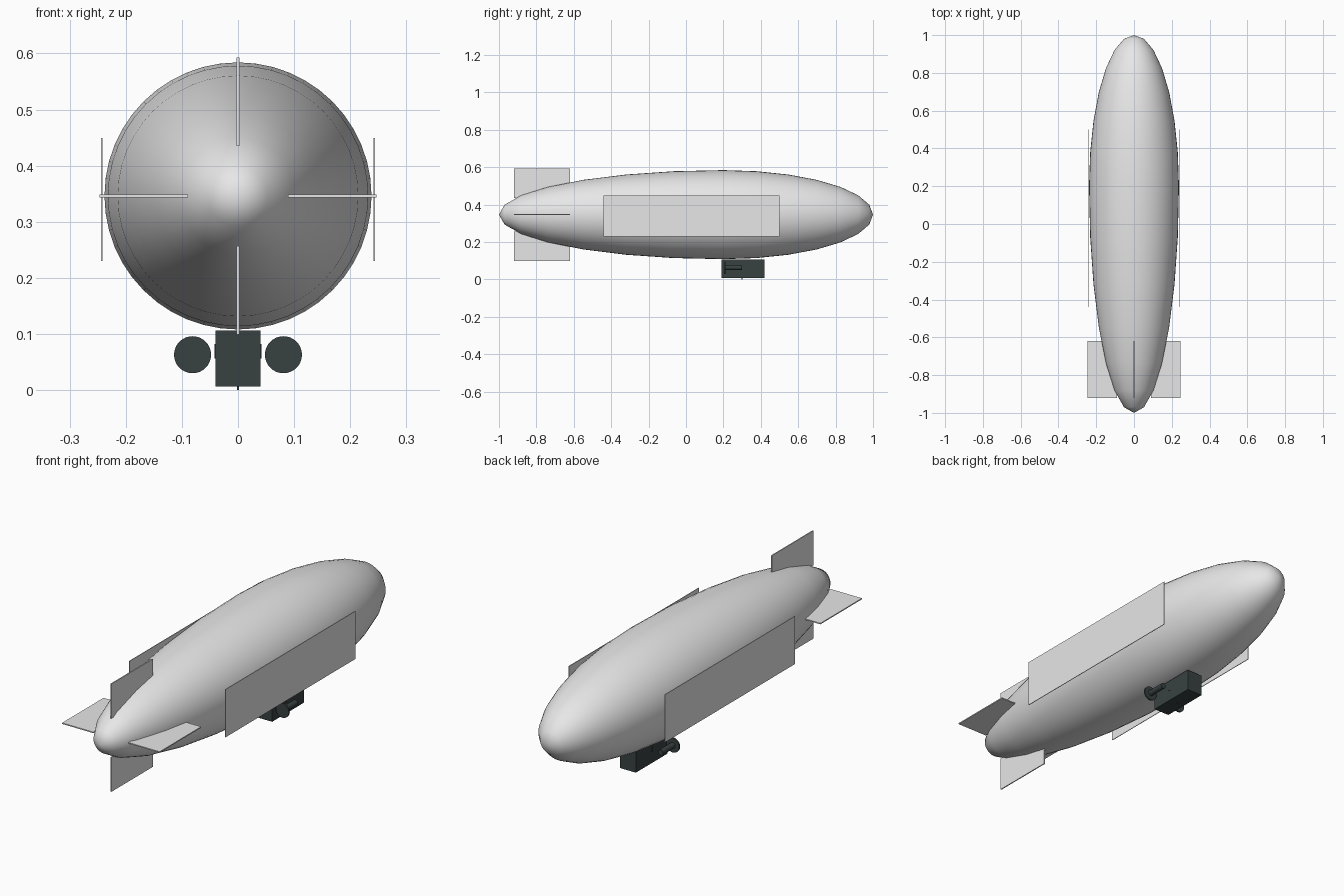
import bpy, bmesh, math
from mathutils import Matrix, Vector

cube = bpy.data.objects.get("Cube")
if cube:
    bpy.data.objects.remove(cube, do_unlink=True)


def material(name, rgb):
    m = bpy.data.materials.new(name)
    m.use_nodes = True
    m.diffuse_color = (*rgb, 1)
    m.node_tree.nodes["Principled BSDF"].inputs["Base Color"].default_value = (*rgb, 1)
    return m


GREY = material("light grey", (0.8, 0.8, 0.8))
DARK = material("dark slate", (0.04, 0.053, 0.053))
AXIS_Z = 0.346


def finish(name, bm, mat, smooth=False):
    bmesh.ops.recalc_face_normals(bm, faces=bm.faces)
    mesh = bpy.data.meshes.new(name)
    bm.to_mesh(mesh)
    bm.free()
    mesh.materials.append(mat)
    ob = bpy.data.objects.new(name, mesh)
    bpy.context.collection.objects.link(ob)
    if smooth:
        bpy.ops.object.select_all(action='DESELECT')
        ob.select_set(True)
        bpy.context.view_layer.objects.active = ob
        bpy.ops.object.shade_smooth_by_angle(angle=math.radians(40))
    return ob


def box(name, low, high, mat):
    low, high = Vector(low), Vector(high)
    bm = bmesh.new()
    bmesh.ops.create_cube(bm, size=1, matrix=Matrix.Translation((low + high) / 2)
                          @ Matrix.Diagonal((*(high - low), 1)))
    return finish(name, bm, mat)


def tube(name, x, z, y0, y1, radius, mat):
    # Cylinder lying along y
    bm = bmesh.new()
    bmesh.ops.create_cone(bm, cap_ends=True, segments=32, radius1=radius, radius2=radius,
                          depth=y1 - y0, matrix=Matrix.Translation((x, (y0 + y1) / 2, z))
                          @ Matrix.Rotation(math.pi / 2, 4, 'X'))
    return finish(name, bm, mat, True)


# Hull: blunt nose half and longer tail half, widest at y = 0.2
bm = bmesh.new()
bmesh.ops.create_uvsphere(bm, u_segments=48, v_segments=14, radius=1,
                          matrix=Matrix.Rotation(math.pi / 2, 4, 'X'))
for v in bm.verts:
    length = 0.8 if v.co.y > 0 else 1.2
    v.co = (v.co.x * 0.238, 0.2 + v.co.y * length, AXIS_Z + v.co.z * 0.238)
hull = finish("hull", bm, GREY, True)
for p in hull.data.polygons:
    p.use_smooth = True

# Four tail fins around the long axis
T = 0.0025
box("top_fin", (-T, -0.92, AXIS_Z + 0.089), (T, -0.62, AXIS_Z + 0.247), GREY)
box("bottom_fin", (-T, -0.92, AXIS_Z - 0.247), (T, -0.62, AXIS_Z - 0.089), GREY)
box("left_fin", (0.089, -0.92, AXIS_Z - T), (0.247, -0.62, AXIS_Z + T), GREY)
box("right_fin", (-0.247, -0.92, AXIS_Z - T), (-0.089, -0.62, AXIS_Z + T), GREY)

# Gondola with a small keel pin
box("gondola", (-0.04, 0.19, 0.006), (0.04, 0.42, 0.106), DARK)
box("keel_pin", (-0.002, 0.298, 0), (0.002, 0.302, 0.02), DARK)

# Side panels and engines, mirrored
for side, s in (("left", 1), ("right", -1)):
    x0, x1 = sorted((s * 0.2415, s * 0.2445))
    box(side + "_side_panel", (x0, -0.44, 0.23), (x1, 0.5, 0.449), GREY)
    tube(side + "_engine", s * 0.081, 0.063, 0.21, 0.3, 0.013, DARK)
    tube(side + "_propeller_disc", s * 0.081, 0.063, 0.205, 0.212, 0.033, DARK)
    x0, x1 = sorted((s * 0.038, s * 0.042))
    box(side + "_engine_mount", (x0, 0.29, 0.056), (x1, 0.302, 0.082), DARK)
